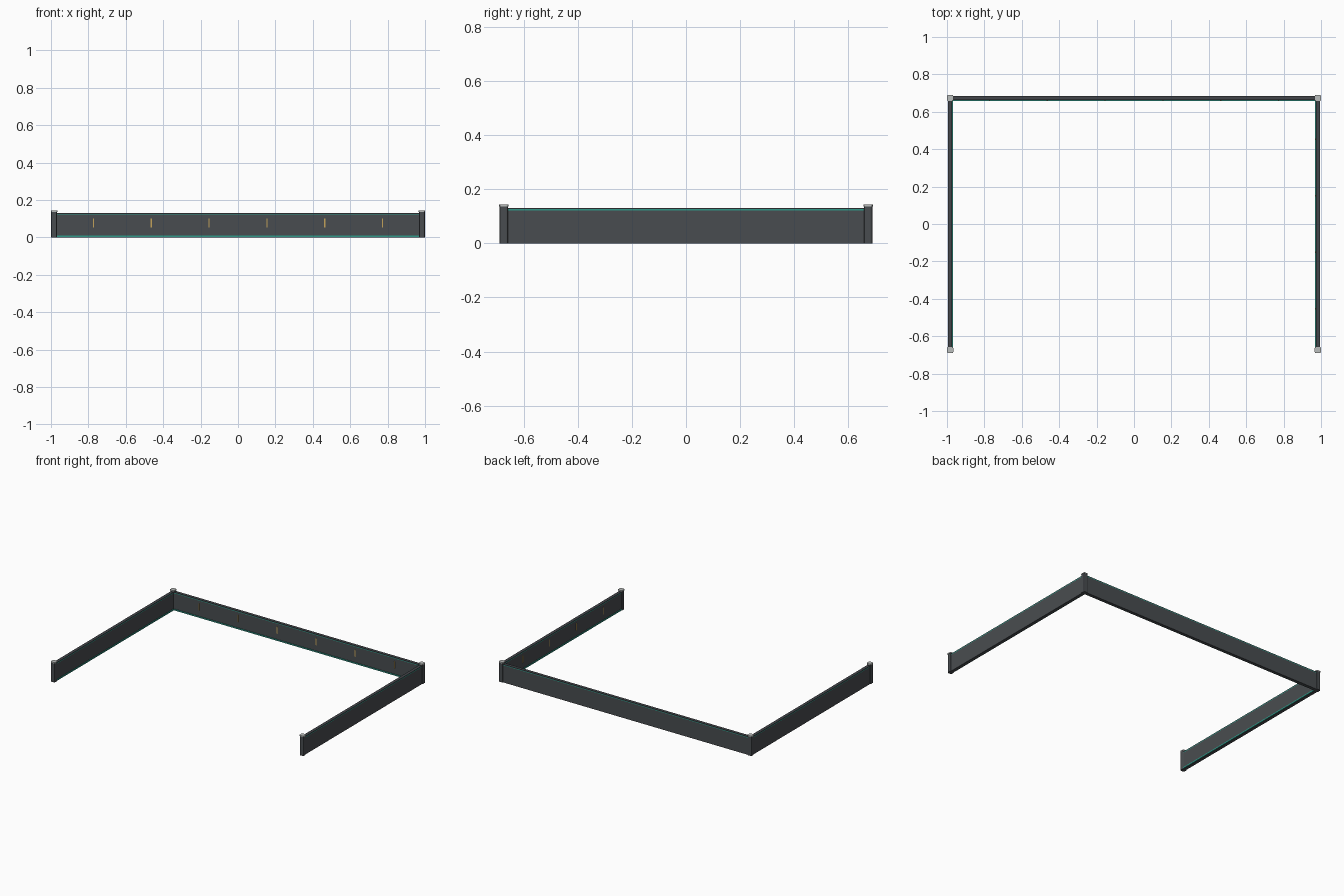
import bpy, bmesh
from mathutils import Matrix

if "Cube" in bpy.data.objects:
    bpy.data.objects.remove(bpy.data.objects["Cube"])


def material(name, rgb):
    m = bpy.data.materials.new(name)
    m.diffuse_color = (*rgb, 1)
    m.use_nodes = True
    m.node_tree.nodes["Principled BSDF"].inputs["Base Color"].default_value = m.diffuse_color
    return m


CHARCOAL = material("charcoal", (0.066, 0.073, 0.08))
DARK = material("dark_grey", (0.055, 0.06, 0.068))
TEAL = material("teal", (0.03, 0.32, 0.25))
GOLD = material("gold", (0.55, 0.36, 0.1))
SILVER = material("light_grey", (0.5, 0.52, 0.51))


def box(name, x, y, z, mat, chamfer=0):
    """Box from (min, max) ranges, optionally with chamfered upright edges."""
    bm = bmesh.new()
    size = [b - a for a, b in (x, y, z)]
    mid = [(a + b) / 2 for a, b in (x, y, z)]
    bmesh.ops.create_cube(bm, size=1, matrix=Matrix.Translation(mid) @ Matrix.Diagonal((*size, 1)))
    if chamfer:
        upright = [e for e in bm.edges if abs(e.verts[0].co.z - e.verts[1].co.z) > 1e-5]
        bmesh.ops.bevel(bm, geom=upright, offset=chamfer, segments=2, profile=0.5, affect='EDGES')
    me = bpy.data.meshes.new(name)
    bm.to_mesh(me)
    bm.free()
    me.materials.append(mat)
    ob = bpy.data.objects.new(name, me)
    bpy.context.collection.objects.link(ob)
    return ob


PX, PY = 0.983, 0.673    # post centres
T = 0.011                # half wall thickness
# wall layers: name, z range, half thickness, colour
LAYERS = [("panel", (0, 0.122), T, CHARCOAL),
          ("top_strip", (0.122, 0.126), T, TEAL),
          ("top_rail", (0.126, 0.13), T, DARK)]

# back wall
for part, z, t, mat in LAYERS:
    box("back_" + part, (-PX, PX), (PY - t, PY + t), z, mat)
box("back_base_strip", (-PX, PX), (PY - T - 0.004, PY - T), (0.002, 0.011), TEAL)
for i in range(6):
    x = (i - 2.5) * 0.309
    box("back_marker", (x - 0.003, x + 0.003), (PY - T - 0.002, PY - T), (0.052, 0.102), GOLD)

# side walls
for side, s in (("left", -1), ("right", 1)):
    for part, z, t, mat in LAYERS:
        box(f"{side}_{part}", (s * PX - t, s * PX + t), (-PY, PY - T), z, mat)
    inner = s * (PX - T)
    strip = sorted((inner, inner - s * 0.004))
    box(side + "_base_strip", strip, (-PY, PY - T), (0.002, 0.011), TEAL)

# markers on the inner face of the right wall
for i in range(4):
    y = (i - 1.5) * 0.302
    box("right_marker", (PX - T - 0.002, PX - T), (y - 0.003, y + 0.003), (0.052, 0.102), GOLD)

# corner posts with caps
for sx in (-1, 1):
    for sy in (-1, 1):
        x, y = sx * PX, sy * PY
        r = 0.0155
        box("corner_post", (x - r, x + r), (y - r, y + r), (0, 0.136), CHARCOAL, 0.006)
        r = 0.017
        box("post_cap", (x - r, x + r), (y - r, y + r), (0.136, 0.143), SILVER, 0.007)
